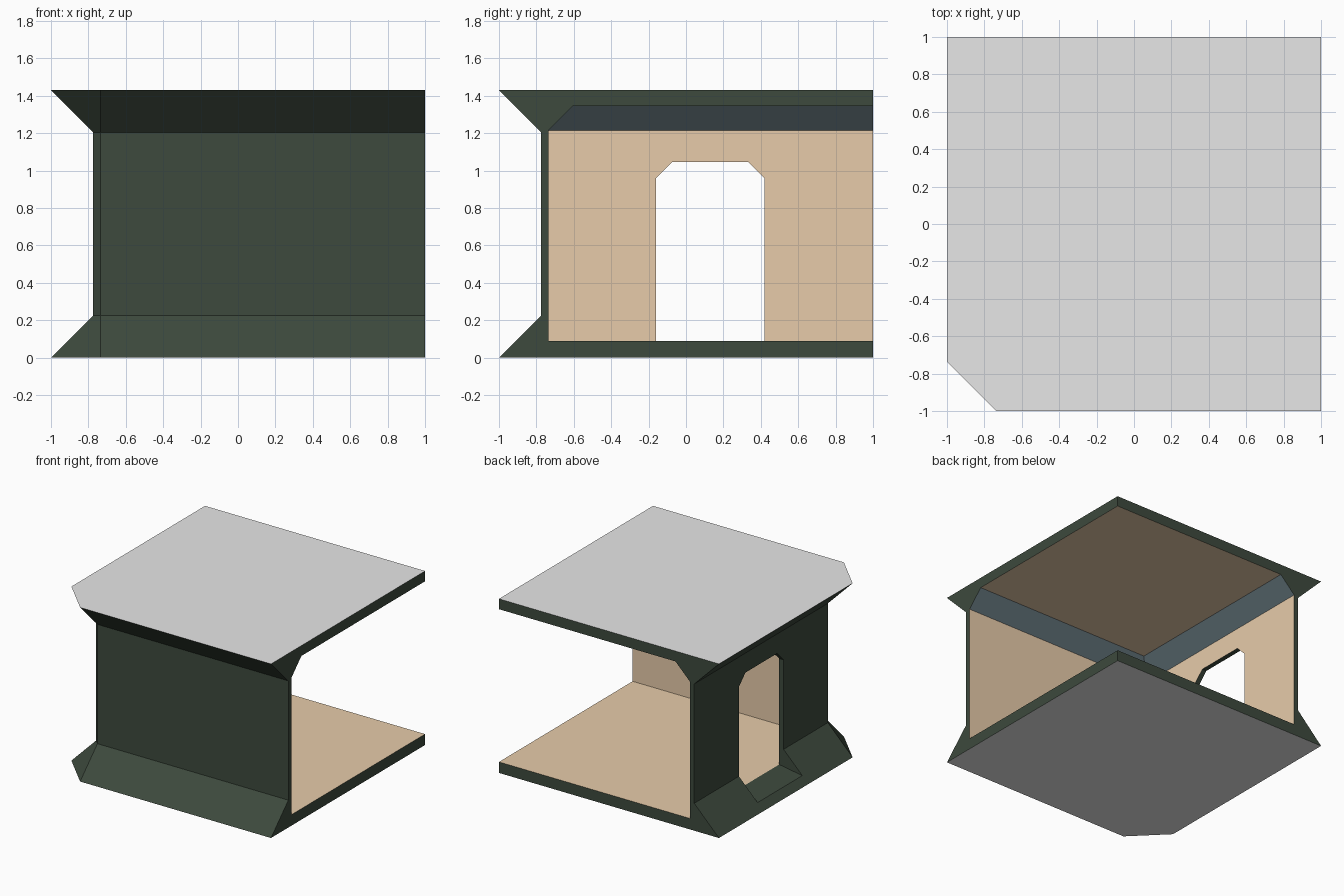
import bpy, bmesh
from mathutils import Vector

if "Cube" in bpy.data.objects:
    bpy.data.objects.remove(bpy.data.objects["Cube"])

R = 0.735          # inner wall face; also where the corner chamfer starts


def material(name, rgb):
    m = bpy.data.materials.new(name)
    m.diffuse_color = (*rgb, 1)
    m.use_nodes = True
    m.node_tree.nodes["Principled BSDF"].inputs["Base Color"].default_value = m.diffuse_color
    return m


MATS = [material("dark_green", (0.047, 0.068, 0.047)),
        material("light_grey", (0.8, 0.8, 0.8)),
        material("tan", (0.80, 0.60, 0.40)),
        material("slate_blue", (0.150, 0.212, 0.238))]
GREEN, GREY, TAN, BLUE = range(4)


def loft(name, rings):
    """Closed solid through a stack of equal-length rings."""
    bm = bmesh.new()
    vs = [[bm.verts.new(p) for p in ring] for ring in rings]
    n = len(rings[0])
    for a, b in zip(vs, vs[1:]):
        for i in range(n):
            j = (i + 1) % n
            bm.faces.new((a[i], a[j], b[j], b[i]))
    bm.faces.new(vs[0][::-1])
    bm.faces.new(vs[-1])
    bmesh.ops.recalc_face_normals(bm, faces=bm.faces)
    me = bpy.data.meshes.new(name)
    bm.to_mesh(me)
    bm.free()
    ob = bpy.data.objects.new(name, me)
    bpy.context.collection.objects.link(ob)
    return ob


def outer_ring(r, z):
    return [(1, 1, z), (-r, 1, z), (-r, -R, z), (-R, -r, z), (1, -r, z)]


def inner_ring(r, z):
    return [(1.1, 1.1, z), (-r, 1.1, z), (-r, -r, z), (1.1, -r, z)]


# outer body: flared foot, upright wall, flared eave
shell = loft("corner_room_shell", [outer_ring(1, 0), outer_ring(0.775, 0.225),
                                   outer_ring(0.775, 1.205), outer_ring(1, 1.43)])
# room hollow with a sloped cove below the ceiling
room = loft("room_cutter", [inner_ring(R, 0.09), inner_ring(R, 1.215),
                            inner_ring(0.605, 1.345)])


# doorway with clipped top corners and a sill falling gently outwards
def door_ring(x):
    z = 0.09 + (x + R) * 0.167
    return [(x, -0.16, z), (x, 0.42, z), (x, 0.42, 0.96),
            (x, 0.335, 1.045), (x, -0.075, 1.045), (x, -0.16, 0.96)]


door = loft("door_cutter", [door_ring(-1.1), door_ring(-0.7)])

# cut the hollow and the doorway
bpy.context.view_layer.objects.active = shell
for cutter in (room, door):
    mod = shell.modifiers.new("cut", 'BOOLEAN')
    mod.operation = 'DIFFERENCE'
    mod.solver = 'EXACT'
    mod.object = cutter
    bpy.ops.object.modifier_apply(modifier=mod.name)
for cutter in (room, door):
    bpy.data.objects.remove(cutter)

# colour by position and direction
me = shell.data
me.materials.clear()
for m in MATS:
    me.materials.append(m)
for f in me.polygons:
    c, n = f.center, f.normal
    idx = GREEN
    if c.z > 1.429 or c.z < 0.001:
        idx = GREY                                   # roof top and underside
    elif -0.74 < c.x < 0.999 and -0.74 < c.y < 0.999:
        idx = BLUE if -0.9 < n.z < -0.5 else TAN     # cove, else room lining
    f.material_index = idx
    f.use_smooth = False
